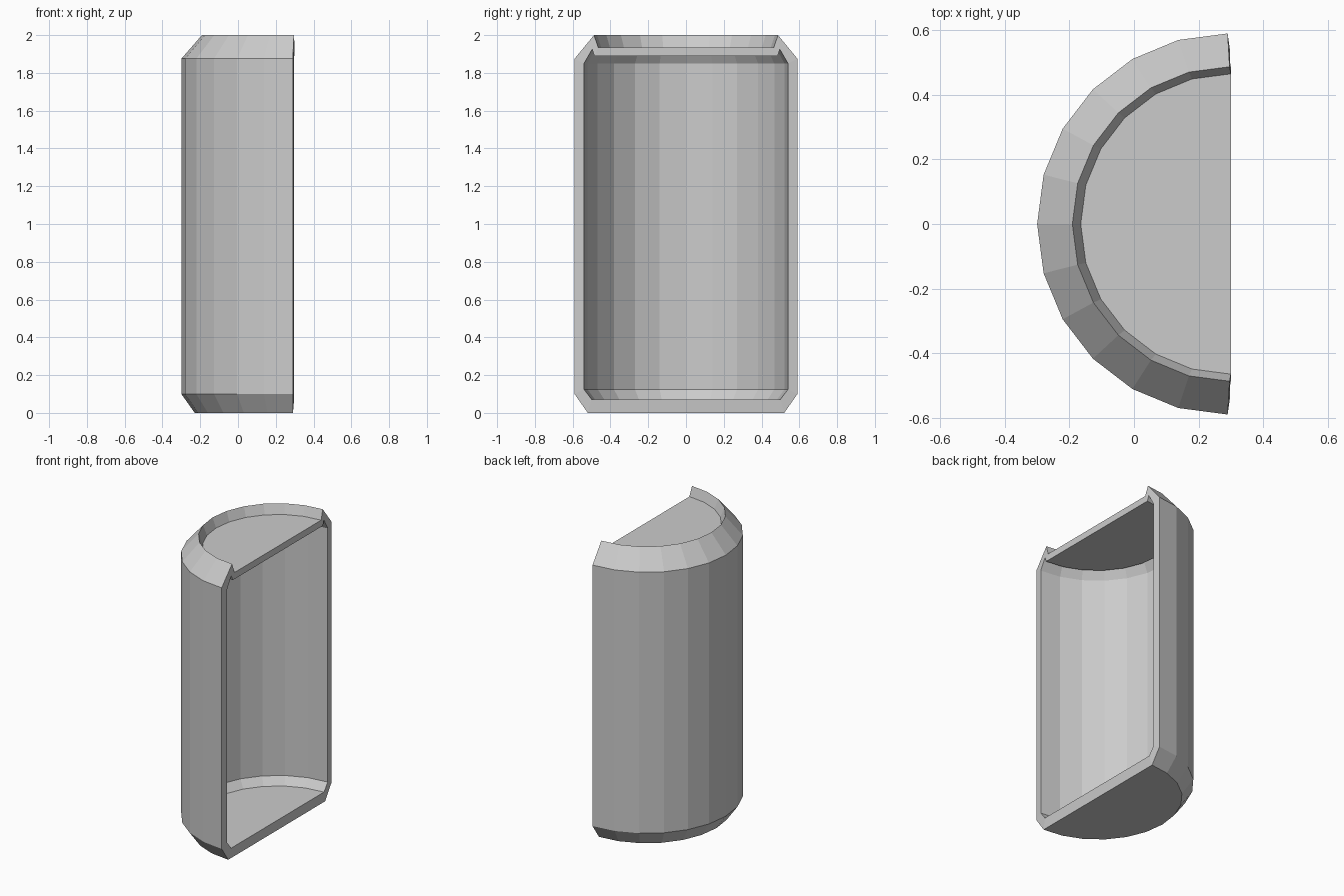
import bpy, bmesh
from math import sin, cos, pi

if "Cube" in bpy.data.objects:
    bpy.data.objects.remove(bpy.data.objects["Cube"])

STEPS = 12  # facets over the half circle

# Profiles as (radius, height, x of the arc centre), bottom to top plate
OUTER = [(0.52, 0.0, 0.291), (0.59, 0.10, 0.29), (0.59, 1.875, 0.29),
         (0.487, 2.0, 0.296), (0.465, 1.935, 0.30)]
INNER = [(0.50, 0.072, 0.297), (0.54, 0.125, 0.297), (0.54, 1.85, 0.297),
         (0.497, 1.925, 0.298), (0.485, 1.89, 0.30)]


def half_ring(bm, r, z, cx):
    angles = [-pi / 2 + pi * i / STEPS for i in range(STEPS + 1)]
    return [bm.verts.new((cx - r * cos(a), r * sin(a), z)) for a in angles]


def shell(bm, profile):
    """Half-turned skin closed by a flat plate at each end."""
    rings = [half_ring(bm, *p) for p in profile]
    for lo, hi in zip(rings, rings[1:]):
        for i in range(STEPS):
            bm.faces.new((lo[i], lo[i + 1], hi[i + 1], hi[i]))
    bm.faces.new(rings[0])
    bm.faces.new(rings[-1])
    return rings


bm = bmesh.new()
outer = shell(bm, OUTER)
inner = shell(bm, INNER)

# Cut rim joining both skins along the sides
for end in (0, -1):
    for k in range(len(outer) - 1):
        bm.faces.new((outer[k][end], outer[k + 1][end],
                      inner[k + 1][end], inner[k][end]))
# Cut rim along the bottom and top plates
for k in (0, -1):
    bm.faces.new((outer[k][0], outer[k][-1], inner[k][-1], inner[k][0]))

bmesh.ops.recalc_face_normals(bm, faces=bm.faces[:])
mesh = bpy.data.meshes.new("half_can")
bm.to_mesh(mesh)
bm.free()
can = bpy.data.objects.new("half_can", mesh)
bpy.context.collection.objects.link(can)
